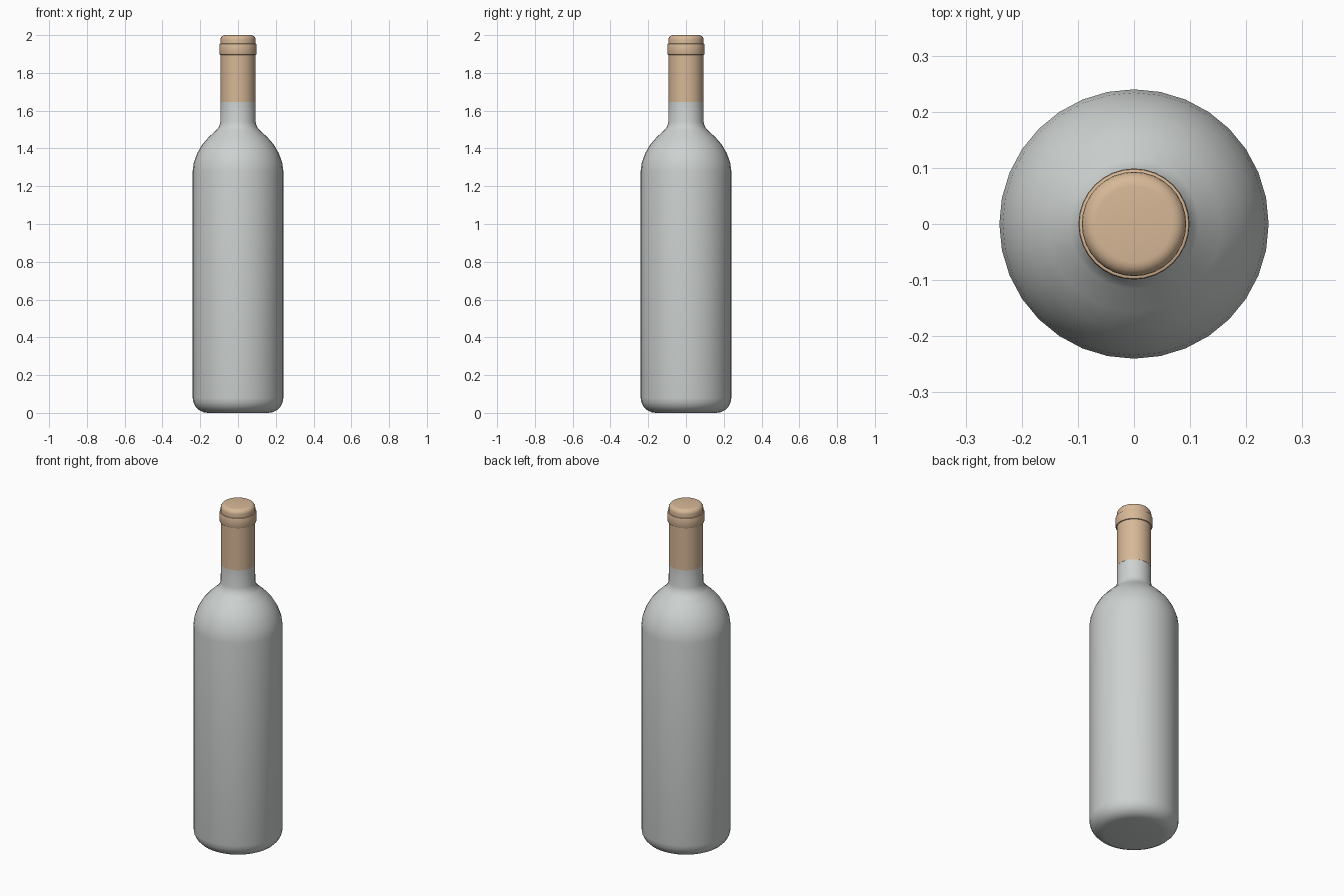
import bpy
import bmesh
import math

cube = bpy.data.objects.get("Cube")
if cube:
    bpy.data.objects.remove(cube, do_unlink=True)

SIDES = 32


def material(name, colour):
    mat = bpy.data.materials.new(name)
    mat.use_nodes = True
    mat.diffuse_color = colour
    bsdf = mat.node_tree.nodes["Principled BSDF"]
    bsdf.inputs["Base Color"].default_value = colour
    bsdf.inputs["Roughness"].default_value = 0.6
    return mat


def arc(radius, z, size, start, end, steps=5):
    """Rounded corner of a profile, as (radius, height) points."""
    angles = [math.radians(start + (end - start) * i / steps) for i in range(steps + 1)]
    return [(radius + size * math.cos(a), z + size * math.sin(a)) for a in angles]


def lathe(name, profile, mat, smooth_angle=40):
    """Turn a bottom-to-top profile about z, closing both ends."""
    bm = bmesh.new()
    rings = []
    for r, z in profile:
        rings.append([bm.verts.new((r * math.cos(math.tau * i / SIDES),
                                    r * math.sin(math.tau * i / SIDES), z))
                      for i in range(SIDES)])
    for low, high in zip(rings, rings[1:]):
        for i in range(SIDES):
            j = (i + 1) % SIDES
            bm.faces.new((low[i], low[j], high[j], high[i]))
    bm.faces.new(rings[0][::-1])
    bm.faces.new(rings[-1])
    mesh = bpy.data.meshes.new(name)
    bm.to_mesh(mesh)
    bm.free()
    mesh.materials.append(mat)
    obj = bpy.data.objects.new(name, mesh)
    bpy.context.collection.objects.link(obj)
    bpy.ops.object.select_all(action="DESELECT")
    obj.select_set(True)
    bpy.context.view_layer.objects.active = obj
    bpy.ops.object.shade_smooth_by_angle(angle=math.radians(smooth_angle))
    return obj


glass = material("pale grey glass", (0.61, 0.64, 0.63, 1))
foil = material("tan foil", (0.68, 0.48, 0.31, 1))

# Glass body: rounded base, straight wall, domed shoulder, flared neck root
body = arc(0.16, 0.08, 0.08, -90, 0)
body += [(0.24, 1.28), (0.234, 1.325), (0.216, 1.375), (0.19, 1.42),
         (0.155, 1.46), (0.115, 1.497), (0.1, 1.515), (0.093, 1.54), (0.092, 1.65)]
lathe("bottle_body", body, glass)

# Foil sleeve around the upper neck
lathe("neck_foil", [(0.0925, 1.645), (0.0925, 1.9)], foil)

# Raised ring around the mouth
ring = arc(0.094, 1.9, 0.005, -90, 0, 2) + arc(0.094, 1.95, 0.005, 0, 90, 2)
lathe("mouth_ring", ring, foil)

# Rounded cap over the mouth
lathe("top_cap", [(0.093, 1.94)] + arc(0.068, 1.975, 0.025, 0, 90), foil)
